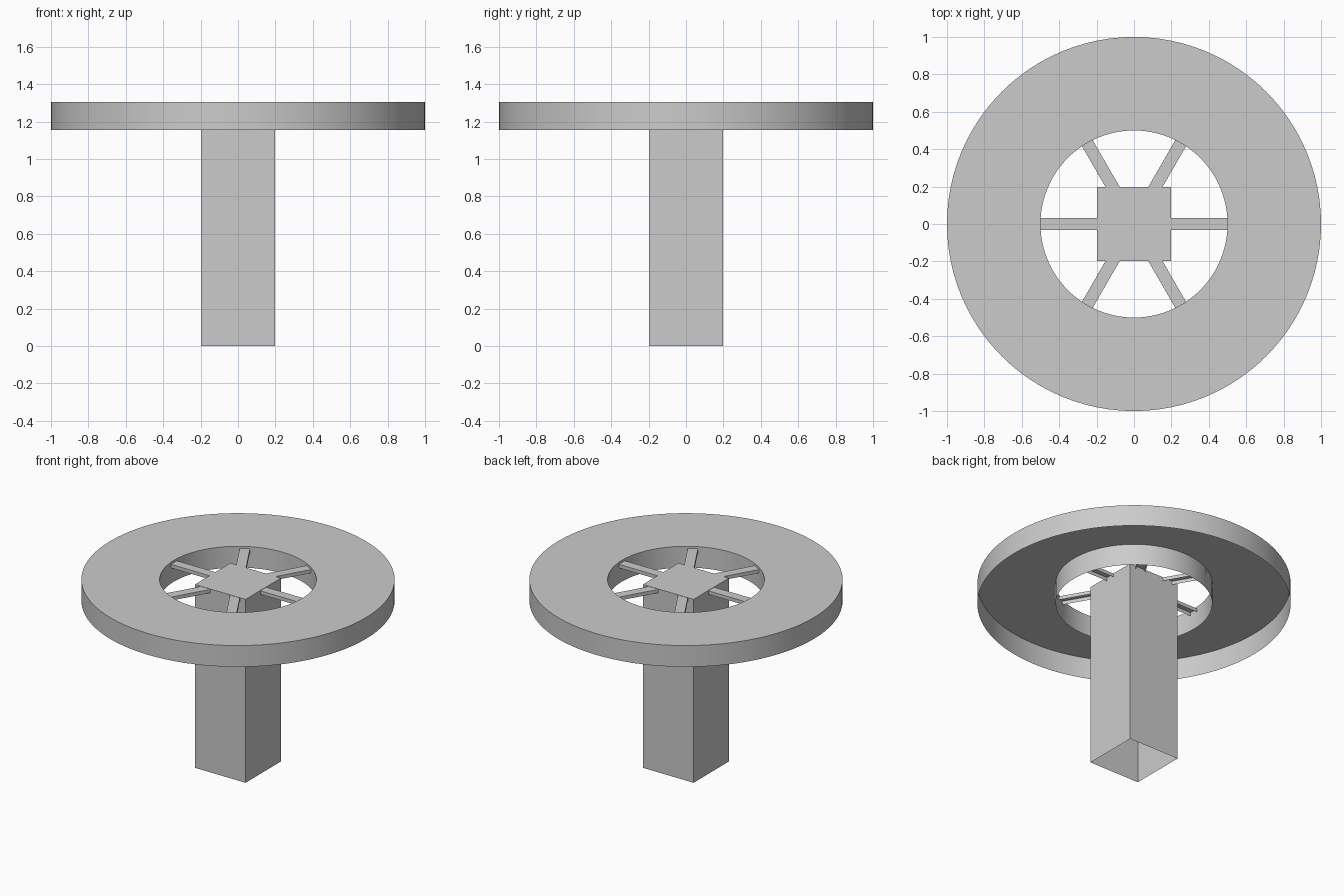
import bpy, bmesh, math
from mathutils import Matrix

if "Cube" in bpy.data.objects:
    bpy.data.objects.remove(bpy.data.objects["Cube"])

SEG = 96
RING_LOW, RING_TOP = 1.155, 1.305
POST_TOP = 1.292
SPOKE_LOW, SPOKE_TOP = 1.265, 1.29


def finish(name, bm):
    mesh = bpy.data.meshes.new(name)
    bm.to_mesh(mesh)
    bm.free()
    obj = bpy.data.objects.new(name, mesh)
    bpy.context.collection.objects.link(obj)
    return obj


def open_box(name, x0, x1, half_y, z0, z1, angle=0.0):
    """Box with a closed top and open underside, turned about z."""
    bm = bmesh.new()
    corners = [(x0, -half_y), (x1, -half_y), (x1, half_y), (x0, half_y)]
    low = [bm.verts.new((x, y, z0)) for x, y in corners]
    top = [bm.verts.new((x, y, z1)) for x, y in corners]
    bm.faces.new(top)
    for i in range(4):
        j = (i + 1) % 4
        bm.faces.new((low[i], low[j], top[j], top[i]))
    bm.transform(Matrix.Rotation(angle, 4, 'Z'))
    return finish(name, bm)


# Ring top: profile swept around z, hollow and open underneath
bm = bmesh.new()
profile = [(1.0, RING_LOW), (1.0, RING_TOP), (0.5, RING_TOP), (0.5, RING_LOW)]
loops = []
for i in range(SEG):
    a = 2 * math.pi * i / SEG
    loops.append([bm.verts.new((r * math.cos(a), r * math.sin(a), z)) for r, z in profile])
for i in range(SEG):
    p, q = loops[i], loops[(i + 1) % SEG]
    for k in range(3):
        bm.faces.new((p[k], q[k], q[k + 1], p[k + 1]))
ring = finish("ring_top", bm)
bpy.context.view_layer.objects.active = ring
ring.select_set(True)
bpy.ops.object.shade_smooth_by_angle(angle=math.radians(30))
ring.select_set(False)

# Square hollow post
open_box("post", -0.197, 0.197, 0.197, 0.0, POST_TOP)

# Six thin spokes joining post and ring
for i in range(6):
    open_box(f"spoke_{i + 1}", 0.19, 0.5, 0.033, SPOKE_LOW, SPOKE_TOP, i * math.pi / 3)
